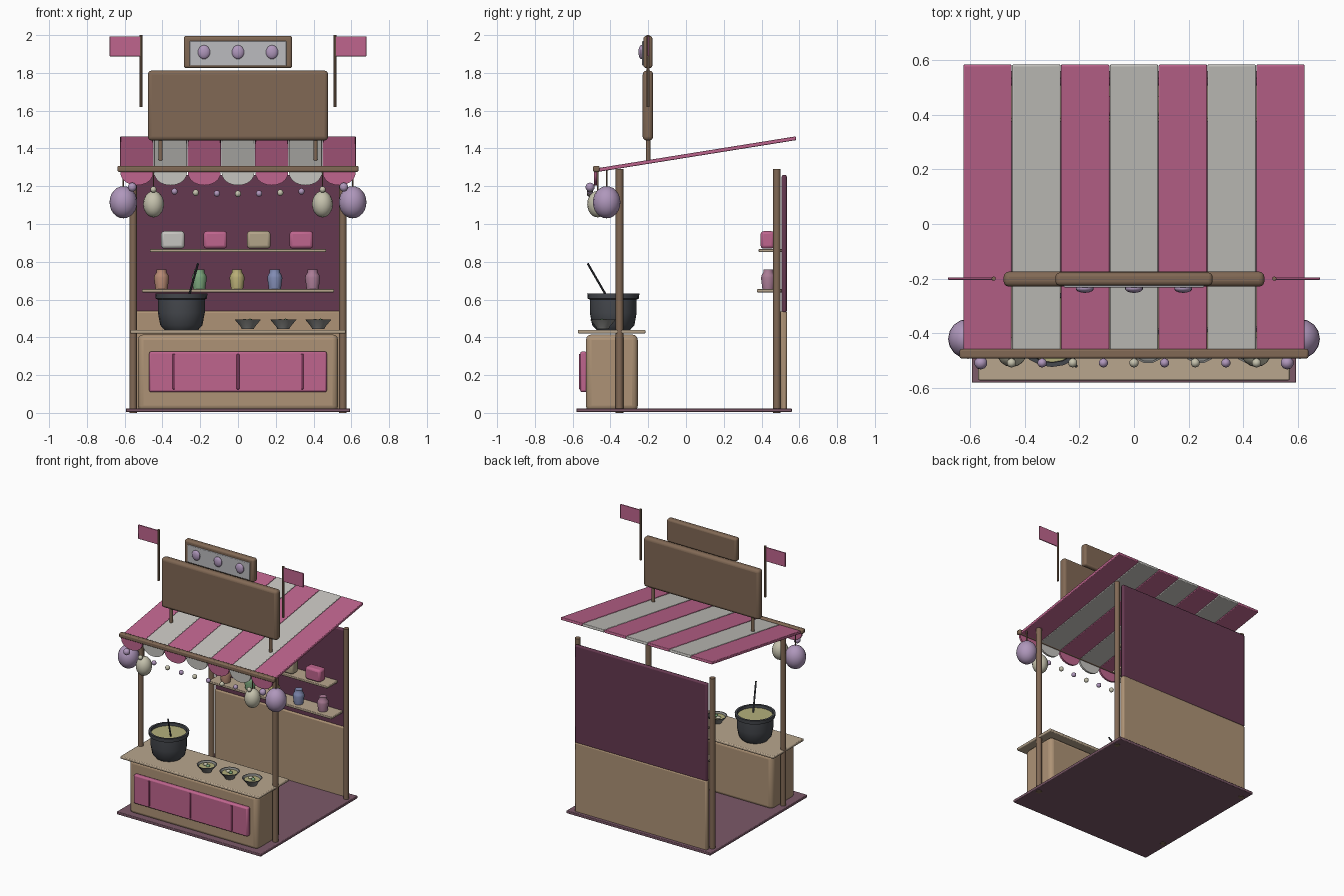
import bpy, bmesh, math
from mathutils import Vector

if "Cube" in bpy.data.objects:
    bpy.data.objects.remove(bpy.data.objects["Cube"])

MATS = {}
COL = dict(pink=(.52, .13, .27), darkpink=(.3, .06, .15), white=(.56, .55, .52), wine=(.13, .04, .08),
           floor=(.2, .10, .14), tan=(.42, .29, .18), wood=(.22, .14, .09), top=(.48, .38, .27),
           pot=(.06, .065, .075), soup=(.45, .43, .2), bowl=(.22, .22, .21), lilac=(.43, .31, .5),
           cream=(.56, .54, .42), green=(.2, .38, .2), yellow=(.48, .42, .18), blue=(.22, .26, .45),
           orange=(.47, .25, .17), mauve=(.4, .2, .3), panel=(.5, .5, .52), straw=(.45, .37, .25))


def finish(ob, color, smooth=True, bevel=0, seg=2):
    m = MATS.get(color)
    if not m:
        m = MATS[color] = bpy.data.materials.new(color)
        m.diffuse_color = (*COL[color], 1)
        m.use_nodes = True
        m.node_tree.nodes["Principled BSDF"].inputs["Base Color"].default_value = m.diffuse_color
    ob.data.materials.append(m)
    if bevel:
        b = ob.modifiers.new("bevel", 'BEVEL')
        b.width, b.segments = bevel, seg
    if smooth:
        bpy.ops.object.select_all(action='DESELECT')
        ob.select_set(True)
        bpy.context.view_layer.objects.active = ob
        bpy.ops.object.shade_smooth_by_angle(angle=math.radians(40))
    return ob


def from_bm(name, bm):
    me = bpy.data.meshes.new(name)
    bmesh.ops.recalc_face_normals(bm, faces=bm.faces)
    bm.to_mesh(me)
    bm.free()
    ob = bpy.data.objects.new(name, me)
    bpy.context.collection.objects.link(ob)
    return ob


def box(name, x, y, z, color, bevel=.004, seg=2):
    """Box from (min, max) ranges."""
    bm = bmesh.new()
    bmesh.ops.create_cube(bm, size=1)
    for v in bm.verts:
        for i, r in enumerate((x, y, z)):
            v.co[i] = r[0] if v.co[i] < 0 else r[1]
    return finish(from_bm(name, bm), color, True, bevel, seg)


def rod(name, a, b, r, color, sides=10):
    a, b = Vector(a), Vector(b)
    bm = bmesh.new()
    bmesh.ops.create_cone(bm, cap_ends=True, segments=sides, radius1=r, radius2=r, depth=(b - a).length)
    ob = from_bm(name, bm)
    ob.location = (a + b) / 2
    ob.rotation_euler = (b - a).to_track_quat('Z', 'Y').to_euler()
    return finish(ob, color)


def ball(name, loc, size, color, u=14, v=10):
    bm = bmesh.new()
    bmesh.ops.create_uvsphere(bm, u_segments=u, v_segments=v, radius=1)
    bmesh.ops.scale(bm, vec=size, verts=bm.verts)
    ob = from_bm(name, bm)
    ob.location = loc
    return finish(ob, color)


def lathe(name, loc, profile, color, sides=16):
    """Spin an (r, z) profile around z."""
    bm = bmesh.new()
    vs = [bm.verts.new((r, 0, z)) for r, z in profile]
    es = [bm.edges.new(p) for p in zip(vs, vs[1:])]
    bmesh.ops.spin(bm, geom=vs + es, cent=(0, 0, 0), axis=(0, 0, 1), angle=2 * math.pi, steps=sides)
    bmesh.ops.remove_doubles(bm, verts=bm.verts, dist=1e-5)
    ob = from_bm(name, bm)
    ob.location = loc
    return finish(ob, color)


# floor and back wall
box("floor", (-.593, .593), (-.58, .56), (.004, .024), "floor")
box("back_wall_lower", (-.545, .545), (.498, .536), (.01, .54), "tan", .012)
box("back_wall_upper", (-.545, .545), (.506, .534), (.53, 1.26), "wine", .01)

# counter with front panel and ribs
box("counter_body", (-.53, .53), (-.53, -.255), (.008, .415), "tan", .03, 3)
box("counter_top", (-.57, .57), (-.572, -.215), (.42, .44), "top", .006)
box("counter_panel", (-.47, .47), (-.56, -.525), (.11, .325), "pink", .01)
for x in (-.34, 0, .34):
    box("panel_rib", (x - .007, x + .007), (-.567, -.55), (.125, .312), "darkpink", .003)

# posts
for s in (-1, 1):
    for n, y in (("front_post", -.352), ("back_post", .481)):
        rod(n, (s * .555, y, 0), (s * .555, y, 1.29), .02, "wood")

# shelves with boxes and jars
box("upper_shelf", (-.467, .467), (.385, .51), (.852, .868), "top")
box("lower_shelf", (-.508, .508), (.375, .51), (.638, .655), "top")
for x, c in zip((-.345, -.12, .11, .335), ("white", "pink", "straw", "pink")):
    box("goods_box", (x - .062, x + .062), (.395, .468), (.87, .962), c, .015)
jar = [(0, 0), (.032, 0), (.04, .06), (.036, .075), (.027, .088), (.027, .105), (0, .105)]
for i, c in enumerate(("orange", "green", "yellow", "blue", "mauve")):
    lathe("jar", (-.405 + i * .2, .435, .655), jar, c, 10)

# cooking pot, soup and ladle
lathe("pot", (-.3, -.385, .44), [(0, 0), (.09, 0), (.112, .025), (.124, .09), (.124, .16), (.136, .165),
      (.138, .192), (.122, .192), (.118, .15), (0, .15)], "pot", 20)
lathe("pot_soup", (-.3, -.385, .61), [(0, .002), (.122, .002), (.122, -.01), (0, -.01)], "soup", 20)
rod("ladle_handle", (-.212, -.52, .79), (-.265, -.41, .6), .006, "pot", 8)

# serving bowls
for x in (.052, .24, .425):
    lathe("bowl", (x, -.44, .44), [(0, .004), (.032, .004), (.036, .014), (.07, .055), (.063, .055),
          (.035, .022), (0, .022)], "bowl", 14)
    lathe("bowl_soup", (x, -.44, .482), [(0, .002), (.055, .002), (.05, -.006), (0, -.006)], "soup", 14)
    ball("bowl_garnish", (x + .012, -.445, .488), (.014, .014, .011), "green", 8, 6)
    ball("bowl_dumpling", (x - .018, -.43, .487), (.018, .018, .01), "cream", 8, 6)

# striped awning with scalloped valance
W = 1.25 / 7
for i in range(7):
    x = -.625 + W * (i + .5)
    c = "white" if i % 2 else "pink"
    s = box("awning_stripe", (-W / 2 + .001, W / 2 - .001), (-.537, .537), (-.01, .01), c, .004)
    s.location = (x, .052, 1.369)
    s.rotation_euler.x = math.atan2(.17, 1.06)
    bm = bmesh.new()
    pts = [(x + W * .495 * math.cos(t), 1.285 - .08 * math.sin(t) ** .8)
           for t in (math.pi * k / 10 for k in range(11))]
    f = bm.faces.new([bm.verts.new((px, -.486, pz)) for px, pz in pts])
    ext = bmesh.ops.extrude_face_region(bm, geom=[f])["geom"]
    bmesh.ops.translate(bm, vec=(0, .014, 0), verts=[v for v in ext if isinstance(v, bmesh.types.BMVert)])
    finish(from_bm("valance_scallop", bm), c)
box("awning_front_beam", (-.638, .638), (-.492, -.457), (1.275, 1.308), "wood", .008)

# bead garland
for i in range(11):
    x = (i - 5) * .112
    r = .024 if i in (0, 10) else .017
    ball("garland_bead", (x, -.508, 1.16 + .035 * (x / .56) ** 2), (r, r, r),
         "cream" if i % 2 else "lilac", 10, 8)

# hanging lanterns
for s in (-1, 1):
    for n, x, y, z, r, h, c in (("large_lantern", .607, -.42, 1.115, .073, .085, "lilac"),
                                ("small_lantern", .447, -.468, 1.105, .055, .07, "cream")):
        ball(n, (s * x, y, z), (r, r, h), c, 16, 12)
        rod(n + "_cord", (s * x, y, z + h * .9), (s * x, y, 1.285), .004, "wood", 6)

# signboards, supports, flags
box("main_sign", (-.477, .477), (-.229, -.174), (1.442, 1.812), "wood", .02, 3)
box("top_sign", (-.287, .287), (-.225, -.178), (1.825, 1.996), "wood", .014, 3)
box("top_sign_panel", (-.257, .257), (-.232, -.21), (1.838, 1.968), "panel", .004)
for x in (-.18, 0, .18):
    ball("sign_lamp", (x, -.236, 1.91), (.033, .016, .037), "lilac")
for s in (-1, 1):
    rod("sign_support", (s * .41, -.2, 1.33), (s * .41, -.2, 1.47), .012, "wood")
    rod("flag_pole", (s * .513, -.2, 1.62), (s * .513, -.2, 2.0), .008, "wood", 8)
    box("flag", sorted((s * .518, s * .68)), (-.204, -.196), (1.888, 1.993), "pink", .002)
